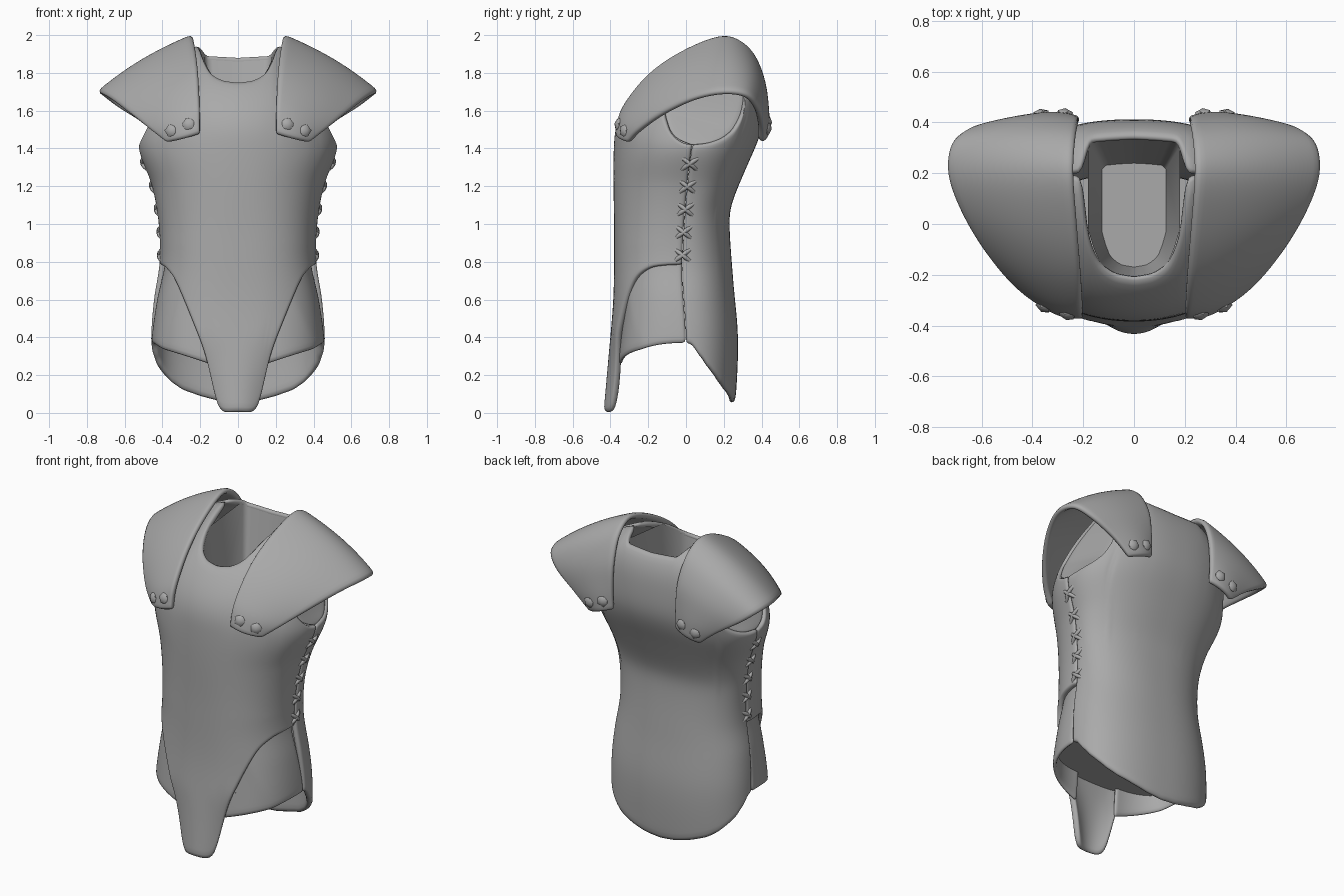
import bpy, bmesh, math
from mathutils import Vector

cube = bpy.data.objects.get("Cube")
if cube:
    bpy.data.objects.remove(cube)

grey = bpy.data.materials.new("grey leather")
grey.use_nodes = True
grey.diffuse_color = (0.4, 0.4, 0.4, 1)
grey.node_tree.nodes["Principled BSDF"].inputs["Base Color"].default_value = (0.4, 0.4, 0.4, 1)


def linear(table):
    def f(x):
        if x <= table[0][0]:
            return table[0][1]
        for (a, p), (b, q) in zip(table, table[1:]):
            if x <= b:
                return p + (q - p) * (x - a) / (b - a)
        return table[-1][1]
    return f


def smooth(table):
    """Hermite curve through the table points."""
    n = len(table)
    slope = []
    for i in range(n):
        (a, p), (b, q) = table[max(i - 1, 0)], table[min(i + 1, n - 1)]
        slope.append((q - p) / (b - a))

    def f(x):
        x = min(max(x, table[0][0]), table[-1][0])
        for i in range(n - 1):
            (a, p), (b, q) = table[i], table[i + 1]
            if x <= b:
                h, t = b - a, (x - a) / (b - a)
                return ((2*t**3 - 3*t*t + 1) * p + (t**3 - 2*t*t + t) * h * slope[i]
                        + (3*t*t - 2*t**3) * q + (t**3 - t*t) * h * slope[i + 1])
    return f


# Body profiles by height
width = smooth([(0, .46), (.4, .46), (.6, .445), (.8, .415), (1, .42), (1.2, .455),
                (1.4, .525), (1.55, .51), (2, .5)])
front_y = smooth([(0, -.437), (.3, -.41), (.6, -.385), (.9, -.38), (1.45, -.38), (1.6, -.34),
                  (1.75, -.23), (1.85, -.1), (1.92, .02), (1.97, .19)])
back_y = smooth([(0, .25), (.1, .265), (.4, .275), (.7, .25), (1, .23), (1.1, .24), (1.3, .32),
                 (1.45, .385), (1.55, .41), (1.7, .41), (1.8, .395), (1.88, .36), (1.93, .31), (1.97, .2)])
seam_y = smooth([(0, 0), (.4, 0), (.8, -.02), (1.4, .03), (1.6, .08), (1.97, .2)])
front_power = linear([(.9, 2.45), (1.4, 2.05)])

# Cut lines, by x as a share of the half width
front_top = linear([(0, 1.76), (.16, 1.77), (.28, 1.8), (.37, 1.87), (.42, 1.96), (.6, 1.92),
                    (.74, 1.86), (.79, 1.74), (.84, 1.62), (.92, 1.54), (1, 1.42)])
back_top = linear([(0, 1.89), (.35, 1.9), (.4, 1.94), (.42, 1.96), (.6, 1.92), (.74, 1.86),
                   (.77, 1.74), (.8, 1.6), (.86, 1.5), (.92, 1.46), (1, 1.42)])
front_bottom = smooth([(0, .005), (.22, .01), (.26, .06), (.38, .3), (.57, .52), (.77, .69),
                       (.92, .765), (1, .785)])
back_bottom = linear([(0, .05), (.22, .06), (.43, .085), (.65, .12), (.78, .16), (.88, .21),
                      (.94, .25), (.985, .31), (1, .37)])
hip_bottom = linear([(.3, .25), (.87, .335), (1, .37)])
hip_inset_height = linear([(.35, 0), (.8, .03)])
hip_inset_side = linear([(.35, .045), (.9, 0)])


def section(u, z, front=True, flap=False, inset=0):
    """Point on the body wall at side share u and height z."""
    a = min(abs(u), 1)
    k = min(max((z - 1.5) / .35, 0), 1)
    ze = z + max(0, a - .4) * .35 * k
    n = front_power(z) if front else 2.35
    depth = (1 - a ** n) ** (1 / n)
    s = seam_y(ze)
    y = s + ((front_y if front else back_y)(ze) - s) * depth
    x = u * width(z)
    if flap:
        y += 3 * x * x * max(0, 1 - z / .4)
    y += inset * depth * (1 if front else -1)
    return Vector((x - math.copysign(inset * a, u), y, z))


def finish(ob):
    ob.data.materials.append(grey)
    bpy.ops.object.select_all(action='DESELECT')
    ob.select_set(True)
    bpy.context.view_layer.objects.active = ob
    bpy.ops.object.shade_smooth_by_angle(angle=math.radians(50))


def mesh_object(name, bm):
    me = bpy.data.meshes.new(name)
    bm.to_mesh(me)
    bm.free()
    ob = bpy.data.objects.new(name, me)
    bpy.context.collection.objects.link(ob)
    return ob


def sheet(name, columns, thick, mirror=False):
    """Thick soft-edged panel from columns of points."""
    bm = bmesh.new()
    grid = [[bm.verts.new(p) for p in col] for col in columns]
    for a, b in zip(grid, grid[1:]):
        for j in range(len(a) - 1):
            bm.faces.new((a[j], b[j], b[j + 1], a[j + 1]))
    ob = mesh_object(name, bm)
    finish(ob)
    mod = ob.modifiers.new("thickness", 'SOLIDIFY')
    mod.thickness, mod.offset = thick, -1
    mod = ob.modifiers.new("soft", 'SUBSURF')
    mod.levels = mod.render_levels = 1
    if mirror:
        ob.modifiers.new("mirror", 'MIRROR').use_mirror_merge = False


def columns(us, rows, bottom, top, point):
    return [[point(u, bottom(abs(u)) + (top(abs(u)) - bottom(abs(u))) * j / rows)
             for j in range(rows + 1)] for u in us]


N = 32
arc = [math.sin(math.pi / 2 * i / N) for i in range(-N, N + 1)]
sheet("front_plate", columns(arc, 34, front_bottom, front_top,
                             lambda u, z: section(u, z, flap=True)), .035)
sheet("back_plate", columns(arc[::-1], 34, back_bottom, back_top,
                            lambda u, z: section(u, z, front=False)), .035)
sheet("hip_panel", columns([u for u in arc if u > .3], 12, hip_bottom, lambda u: .86,
                           lambda u, z: section(u, z, inset=max(hip_inset_height(z), hip_inset_side(u)))),
      .022, True)

# Lining that closes the armholes, ruled from front edge to back edge
closing = []
for i in range(17):
    u = 1 - .3 * i / 16
    a = section(u, front_top(u), inset=.015)
    b = section(u, back_top(u), front=False, inset=.015)
    closing.append([a.lerp(b, j / 6) for j in range(7)])
sheet("armhole_lining", closing[::-1], .01, True)

# Lining that closes the body at hip height
bm = bmesh.new()
ring = [section(u, .43, inset=.03) for u in arc]
ring += [section(u, .43, front=False, inset=.03) for u in arc[-2:0:-1]]
bm.faces.new([bm.verts.new(p) for p in ring])
finish(mesh_object("inner_lining", bm))

# Tapering pocket inside the neck opening
bm = bmesh.new()
near = [u for u in arc if abs(u) < .41]
rim = [section(u, front_top(abs(u)) - .02, inset=.03) for u in near]
rim += [section(u, back_top(abs(u)) - .02, front=False, inset=.03) for u in near[::-1]]
upper = [bm.verts.new(p) for p in rim]
lower = [bm.verts.new((p.x * .7, .04 + (p.y - .07) * .75, 1.3)) for p in rim]
for i in range(len(rim)):
    bm.faces.new((upper[i - 1], upper[i], lower[i], lower[i - 1]))
bm.faces.new(lower)
finish(mesh_object("neck_lining", bm))

# Shoulder guards: loft from neck edge to arm edge
neck_edge = [(.2, -.375, 1.48), (.205, -.34, 1.62), (.215, -.2, 1.8), (.23, -.01, 1.93), (.245, .2, 2.005),
             (.235, .335, 1.94), (.22, .41, 1.79), (.215, .425, 1.62), (.21, .415, 1.49)]
arm_edge = [(.38, -.31, 1.43), (.47, -.25, 1.5), (.58, -.13, 1.59), (.68, .03, 1.67), (.74, .19, 1.705),
            (.725, .32, 1.69), (.64, .385, 1.62), (.49, .41, 1.52), (.38, .41, 1.43)]


def path(points):
    axes = [smooth([(i / 8, p[k]) for i, p in enumerate(points)]) for k in range(3)]
    return lambda s: Vector([f(s) for f in axes])


inner, outer = path(neck_edge), path(arm_edge)


def guard(t, s):
    p = inner(s).lerp(outer(s), t)
    out = (p - Vector((.3, .1, 1.45))).normalized()
    return p + out * .1 * t * (1 - t)


sheet("shoulder_guard", [[guard(i / 12, j / 32) for j in range(33)] for i in range(13)], .035, True)

# Faceted rivets at the guard ends
bm = bmesh.new()
for s in (.065, .935):
    for t in (.28, .68):
        p, e = guard(t, s), .01
        normal = (guard(t + e, s) - guard(t - e, s)).cross(guard(t, s + e) - guard(t, s - e)).normalized()
        turn = normal.to_track_quat('Z', 'Y')
        made = bmesh.ops.create_icosphere(bm, subdivisions=1, radius=.037)
        for v in made["verts"]:
            v.co = p + turn @ Vector((v.co.x, v.co.y, v.co.z * .6 - .004))
ob = mesh_object("rivets", bm)
finish(ob)
ob.modifiers.new("mirror", 'MIRROR').use_mirror_merge = False

# Crossed laces down the side seams
cu = bpy.data.curves.new("side_laces", 'CURVE')
cu.dimensions = '3D'
cu.bevel_depth, cu.bevel_resolution, cu.use_fill_caps = .012, 1, True
for side in (-1, 1):
    for i in range(5):
        z = .835 + i * .121
        for tilt in (-1, 1):
            sp = cu.splines.new('POLY')
            sp.points.add(4)
            for k, pt in enumerate(sp.points):
                d = (k - 2) / 2
                zz = z + d * tilt * .03
                x = width(zz) + .005 - .018 * d * d
                pt.co = (side * x, seam_y(zz) + d * .04, zz, 1)
lace = bpy.data.objects.new("side_laces", cu)
bpy.context.collection.objects.link(lace)
cu.materials.append(grey)
